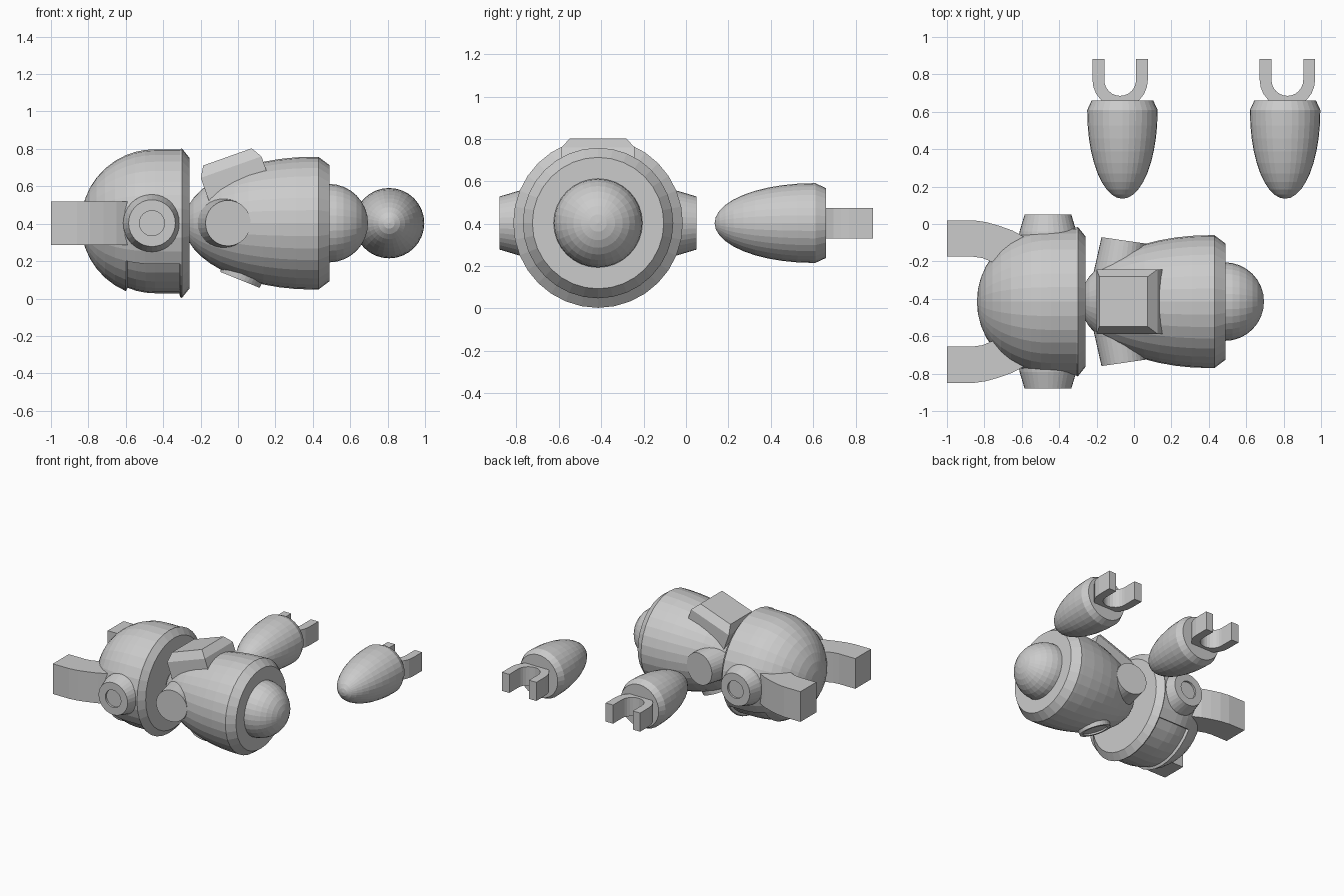
import bpy, bmesh, math
from mathutils import Vector, Matrix

if "Cube" in bpy.data.objects:
    bpy.data.objects.remove(bpy.data.objects["Cube"])

grey = bpy.data.materials.new("plain_grey")
grey.diffuse_color = (0.6, 0.6, 0.6, 1)
grey.use_nodes = True
grey.node_tree.nodes["Principled BSDF"].inputs["Base Color"].default_value = grey.diffuse_color
CY, CZ = -0.415, 0.403          # main axis of head and body


def finish(bm, name):
    bmesh.ops.recalc_face_normals(bm, faces=bm.faces)
    me = bpy.data.meshes.new(name)
    bm.to_mesh(me)
    bm.free()
    me.materials.append(grey)
    ob = bpy.data.objects.new(name, me)
    bpy.context.collection.objects.link(ob)
    return ob


def lathe_bm(profile, origin, axis, seg=32):
    """Closed solid from (distance along axis, radius) pairs."""
    bm = bmesh.new()
    rings = []
    for h, r in profile:
        if r < 1e-5:
            rings.append([bm.verts.new((0, 0, h))])
        else:
            rings.append([bm.verts.new((r * math.cos(2 * math.pi * i / seg),
                                        r * math.sin(2 * math.pi * i / seg), h))
                          for i in range(seg)])
    for a, b in zip(rings, rings[1:]):
        for i in range(seg):
            j = (i + 1) % seg
            if len(a) == 1:
                bm.faces.new((a[0], b[j], b[i]))
            elif len(b) == 1:
                bm.faces.new((a[i], a[j], b[0]))
            else:
                bm.faces.new((a[i], a[j], b[j], b[i]))
    for ring in (rings[0], rings[-1]):
        if len(ring) > 1:
            bm.faces.new(ring)
    rot = Vector(axis).to_track_quat('Z', 'Y').to_matrix().to_4x4()
    bmesh.ops.transform(bm, matrix=Matrix.Translation(origin) @ rot, verts=bm.verts)
    bmesh.ops.recalc_face_normals(bm, faces=bm.faces)
    return bm


def lathe(name, profile, origin, axis, seg=32):
    return finish(lathe_bm(profile, origin, axis, seg), name)


def dome(length, radius, angles):
    """Half ellipsoid, tip at -length, widest ring at 0."""
    return [(-length * math.cos(math.radians(a)), radius * math.sin(math.radians(a)))
            for a in angles]


def prism(name, outline, z0, z1):
    bm = bmesh.new()
    face = bm.faces.new([bm.verts.new((x, y, z0)) for x, y in outline])
    ext = bmesh.ops.extrude_face_region(bm, geom=[face])
    top = [v for v in ext["geom"] if isinstance(v, bmesh.types.BMVert)]
    bmesh.ops.translate(bm, vec=(0, 0, z1 - z0), verts=top)
    return finish(bm, name)


# Head dome with chamfered rim and a sunken face panel underneath
angles = [66.9 * k / 7 for k in range(8)] + [74.6, 82.3, 90]
profile = dome(0.395, 0.395, angles) + [(0.135, 0.395), (0.145, 0.40), (0.185, 0.35)]
head = lathe_bm(profile, (-0.445, CY, CZ), (1, 0, 0))
panel = []
for f in head.faces:
    c = f.calc_center_median()
    d = Vector((c.y - CY, c.z - CZ))
    if -0.6 < c.x < -0.31 and d.length > 0.1 and d.y / d.length < -0.5:
        panel.append(f)
bmesh.ops.inset_region(head, faces=panel, thickness=0.004, depth=-0.02,
                       use_even_offset=True)
finish(head, "head")

# Body with chamfered collar, and the ball at its end
lathe("body", dome(0.69, 0.355, [7.5 * k for k in range(13)])
      + [(0.03, 0.355), (0.09, 0.31)], (0.40, CY, CZ), (1, 0, 0))
lathe("ball_joint", [(-0.21 * math.cos(math.pi * k / 16), 0.21 * math.sin(math.pi * k / 16))
                     for k in range(17)], (0.485, CY, CZ), (1, 0, 0))

for side, label in ((1, "back"), (-1, "front")):
    # Ear cups with recessed centres
    lathe(label + "_ear", [(0.28, 0.165), (0.375, 0.152), (0.465, 0.125),
                           (0.465, 0.067), (0.45, 0.067), (0.45, 0)],
          (-0.46, CY, CZ), (0, side, 0))
    # Arm sockets leaning slightly towards the ball end
    axis = Vector((0.144, side * 0.99, 0)).normalized()
    tip = Vector((-0.053, CY + side * 0.327, CZ))
    lathe(label + "_arm_socket", [(-0.26, 0.142), (0, 0.122)], tip, axis)
    # Curved horns
    outer = [(-1, 0.02), (-0.86, 0.02), (-0.79, 0.01), (-0.72, -0.01),
             (-0.65, -0.035), (-0.60, -0.062), (-0.55, -0.10)]
    inner = [(-0.62, -0.30), (-0.70, -0.235), (-0.76, -0.203), (-0.81, -0.182),
             (-0.86, -0.175), (-1, -0.175)]
    prism(label + "_horn",
          [(x, y if side > 0 else 2 * CY - y) for x, y in outer + inner], 0.285, 0.52)

# Round socket under the body
lathe("belly_socket", [(-0.08, 0.125), (0, 0.113), (0, 0.09), (-0.012, 0.09), (-0.012, 0)],
      (0.01, CY, 0.10), (-0.375, 0, -0.927))

# Tilted pack with bevelled top
bm = bmesh.new()
u, n = Vector((0.943, 0, 0.334)), Vector((-0.334, 0, 0.943))
mid = Vector((-0.037, CY, 0.7025))
rings = []
for h, a, b in ((-0.20, 0.172, 0.172), (0, 0.172, 0.172), (0.058, 0.137, 0.133)):
    rings.append([bm.verts.new(mid + n * h + u * (sx * a) + Vector((0, sy * b, 0)))
                  for sx, sy in ((-1, -1), (1, -1), (1, 1), (-1, 1))])
for a, b in zip(rings, rings[1:]):
    for i in range(4):
        bm.faces.new((a[i], a[(i + 1) % 4], b[(i + 1) % 4], b[i]))
bm.faces.new(rings[0])
bm.faces.new(rings[-1])
finish(bm, "pack")

# Loose forearms with U-shaped claws
for x, off, label in ((-0.062, -0.012, "left"), (0.808, 0.012, "right")):
    lathe(label + "_forearm", dome(0.465, 0.188, [9 * k for k in range(11)])
          + [(0.01, 0.188), (0.06, 0.165)], (x, 0.60, CZ), (0, 1, 0))

    def arc(r):
        return [(x + off + r * math.cos(math.pi + math.pi * k / 12),
                 0.77 + r * math.sin(math.pi + math.pi * k / 12)) for k in range(13)]
    cx = x + off
    claw = ([(cx - 0.148, 0.882)] + arc(0.148) + [(cx + 0.148, 0.882), (cx + 0.085, 0.882)]
            + arc(0.085)[::-1] + [(cx - 0.085, 0.882)])
    prism(label + "_claw", claw, 0.33, 0.475)
